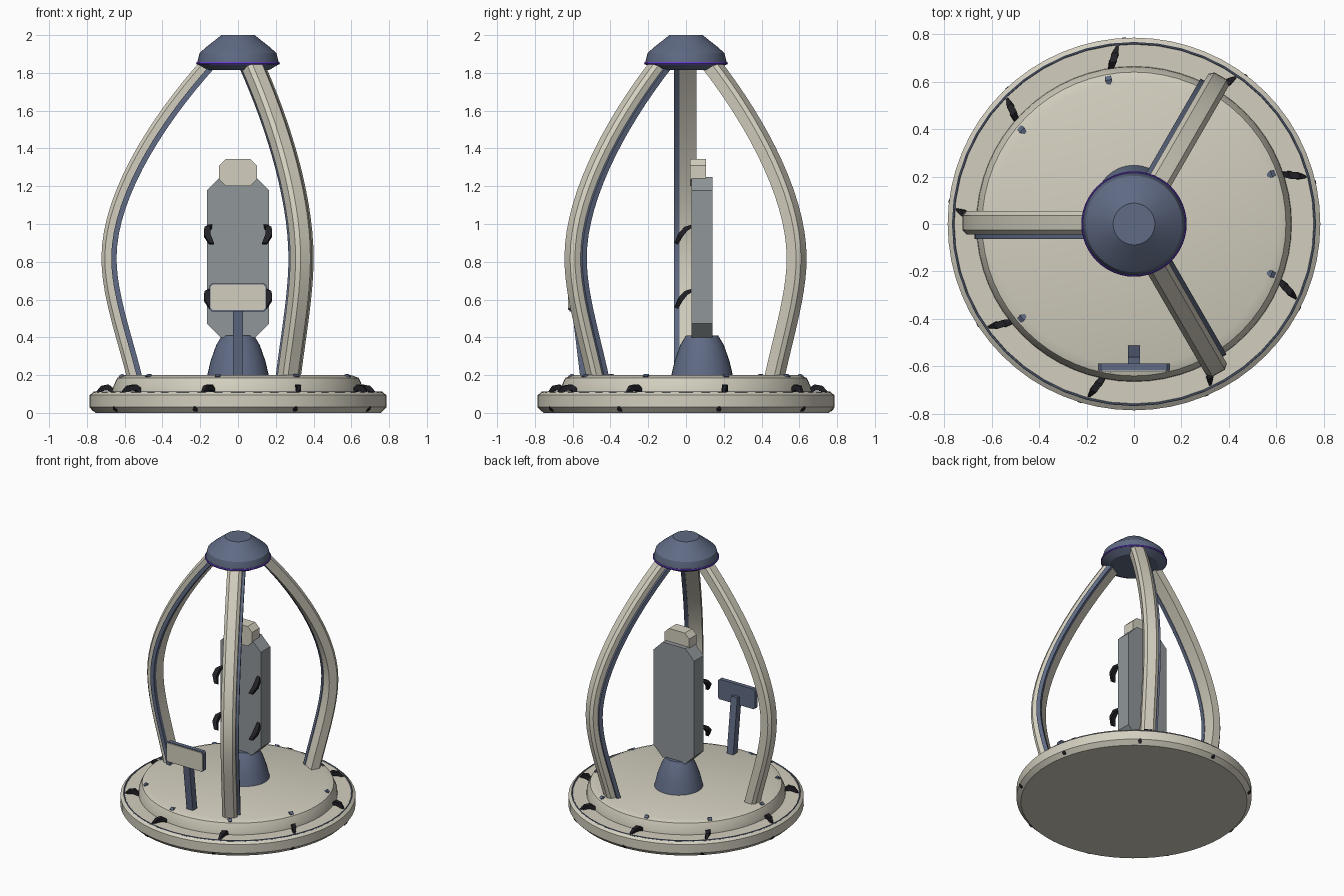
import bpy, bmesh, math
from mathutils import Vector, Matrix
from mathutils.geometry import interpolate_bezier

cube = bpy.data.objects.get("Cube")
if cube:
    bpy.data.objects.remove(cube, do_unlink=True)


def material(name, rgb):
    m = bpy.data.materials.new(name)
    m.use_nodes = True
    m.diffuse_color = (*rgb, 1)
    m.node_tree.nodes["Principled BSDF"].inputs["Base Color"].default_value = (*rgb, 1)
    return m


CREAM = material("warm cream", (0.65, 0.62, 0.52))
NAVY = material("slate blue", (0.115, 0.145, 0.23))
GRAY = material("mid gray", (0.28, 0.305, 0.32))
BLACK = material("near black", (0.015, 0.015, 0.02))
PURPLE = material("violet", (0.13, 0.045, 0.58))


def finish(bm, name, mat, turn=0):
    """Turn a bmesh into a shaded object, rotated about z by turn degrees."""
    bmesh.ops.recalc_face_normals(bm, faces=bm.faces)
    bm.transform(Matrix.Rotation(math.radians(turn), 4, 'Z'))
    mesh = bpy.data.meshes.new(name)
    bm.to_mesh(mesh)
    bm.free()
    mesh.shade_smooth()
    mesh.set_sharp_from_angle(angle=math.radians(25))
    mesh.materials.append(mat)
    ob = bpy.data.objects.new(name, mesh)
    bpy.context.collection.objects.link(ob)
    return ob


def loft(bm, rings, caps=True, loop=False):
    """Bridge rings of points, in order."""
    rows = [[bm.verts.new(p) for p in ring] for ring in rings]
    pairs = list(zip(rows, rows[1:])) + ([(rows[-1], rows[0])] if loop else [])
    for a, b in pairs:
        for i in range(len(a)):
            j = (i + 1) % len(a)
            bm.faces.new((a[i], a[j], b[j], b[i]))
    if caps and not loop:
        bm.faces.new(rows[0])
        bm.faces.new(rows[-1])


def lathe(name, profile, mat, y=0, sides=48, loop=False):
    angles = [math.tau * i / sides for i in range(sides)]
    bm = bmesh.new()
    loft(bm, [[(r * math.cos(a), y + r * math.sin(a), z) for a in angles]
              for r, z in profile], loop=loop)
    return finish(bm, name, mat)


def band(name, radius, z, thick, mat):
    lathe(name, [(radius + thick * math.cos(a), z + thick * math.sin(a))
                 for a in (math.tau * i / 6 for i in range(6))], mat, loop=True)


def prism(name, outline, y0, y1, mat):
    bm = bmesh.new()
    loft(bm, [[(x, y, z) for x, z in outline] for y in (y0, y1)])
    return finish(bm, name, mat)


def cut_rect(half, z0, z1, c):
    """Rectangle in x and z with cut corners."""
    right = [(half - c, z0), (half, z0 + c), (half, z1 - c), (half - c, z1)]
    return right + [(-x, z) for x, z in reversed(right)]


def sweep(name, path, section, side, mat, turn=0, scales=None):
    """Sweep a section (u along side, v across) down a path."""
    path = [Vector(p) for p in path]
    side = Vector(side)
    rings = []
    for i, p in enumerate(path):
        tangent = path[min(i + 1, len(path) - 1)] - path[max(i - 1, 0)]
        out = side.cross(tangent).normalized()
        s = scales[i] if scales else 1
        rings.append([p + side * u * s + out * v * s for u, v in section])
    bm = bmesh.new()
    loft(bm, rings)
    return finish(bm, name, mat, turn)


def rect(u0, u1, v0, v1):
    return [(u0, v0), (u1, v0), (u1, v1), (u0, v1)]


# Stepped round base
lathe("base_disc", [(0.755, 0), (0.785, 0.03), (0.785, 0.095), (0.765, 0.11), (0.6, 0.11)], CREAM, sides=64)
lathe("platform", [(0.665, 0.1), (0.662, 0.135), (0.64, 0.185), (0.6, 0.2)], CREAM, sides=64)
band("base_ring", 0.762, 0.11, 0.005, NAVY)

# Claws and studs around the base
for k in range(9):
    turn = 17 + 40 * k
    sweep("base_claw", [(0.655, 0.02, 0.115), (0.69, 0.005, 0.135), (0.72, -0.008, 0.13), (0.75, -0.022, 0.108)],
          rect(-0.016, 0.016, -0.016, 0.016), (0, 1, 0), BLACK, turn, [0.6, 1, 0.9, 0.3])
    sweep("rim_stud", [(0.765, 0, 0.01), (0.775, 0, 0.022), (0.784, 0, 0.034)],
          rect(-0.013, 0.013, -0.007, 0.007), (0, 1, 0), BLACK, turn - 4, [0.7, 1, 0.5])
    sweep("platform_stud", [(0.595, 0, 0.197), (0.615, 0, 0.2), (0.63, 0, 0.19)],
          rect(-0.015, 0.015, -0.006, 0.006), (0, 1, 0), NAVY, turn + 3, [0.4, 1, 0.8])

# Three curved arms with a strip along one inner edge
lower = interpolate_bezier((0.54, 0, 0.15), (0.6, 0, 0.4), (0.685, 0, 0.62), (0.685, 0, 0.82), 12)
upper = interpolate_bezier((0.685, 0, 0.82), (0.685, 0, 1.15), (0.43, 0, 1.55), (0.15, 0, 1.86), 16)
arm_path = lower + upper[1:]
arm_section = [(-0.055, -0.038), (0.045, -0.038), (0.045, 0.02), (0.025, 0.038),
               (-0.035, 0.038), (-0.055, 0.02)]
for turn in (60, 180, 300):
    sweep("arm", arm_path, arm_section, (0, 1, 0), CREAM, turn)
    sweep("arm_strip", arm_path, rect(0.035, 0.063, -0.042, -0.014), (0, 1, 0), NAVY, turn)

# Cap joining the arms
lathe("cap", [(0.165, 1.815), (0.215, 1.845), (0.215, 1.858), (0.203, 1.905),
              (0.17, 1.935), (0.088, 2.0)], NAVY)
band("cap_ring", 0.215, 1.851, 0.007, PURPLE)

# Pedestal, upright bed and head pad
lathe("pedestal", [(0.165, 0.19), (0.145, 0.275), (0.115, 0.36), (0.085, 0.41)], NAVY, y=0.085, sides=32)
prism("bed", cut_rect(0.165, 0.4, 1.25, 0.073), 0.03, 0.14, GRAY)
prism("head_pad", cut_rect(0.1, 1.2, 1.345, 0.035), 0.02, 0.107, CREAM)

# Four restraint clamps
for s in (-1, 1):
    for z in (0.89, 0.55):
        sweep("clamp", [(s * 0.145, 0.035, z + 0.1), (s * 0.162, 0, z + 0.085),
                        (s * 0.163, -0.03, z + 0.05), (s * 0.14, -0.052, z + 0.005)],
              rect(-0.016, 0.016, -0.013, 0.013), (1, 0, 0), BLACK, scales=[0.6, 1, 1.1, 0.8])

# Control stand: leaning post, panel and its face plate
sweep("stand_post", [(0, -0.535, 0.19), (0, -0.585, 0.6)],
      rect(-0.026, 0.026, -0.025, 0.025), (1, 0, 0), NAVY)
prism("stand_panel", cut_rect(0.152, 0.538, 0.685, 0.012), -0.618, -0.588, NAVY)
prism("stand_face", cut_rect(0.146, 0.544, 0.679, 0.012), -0.624, -0.617, CREAM)
